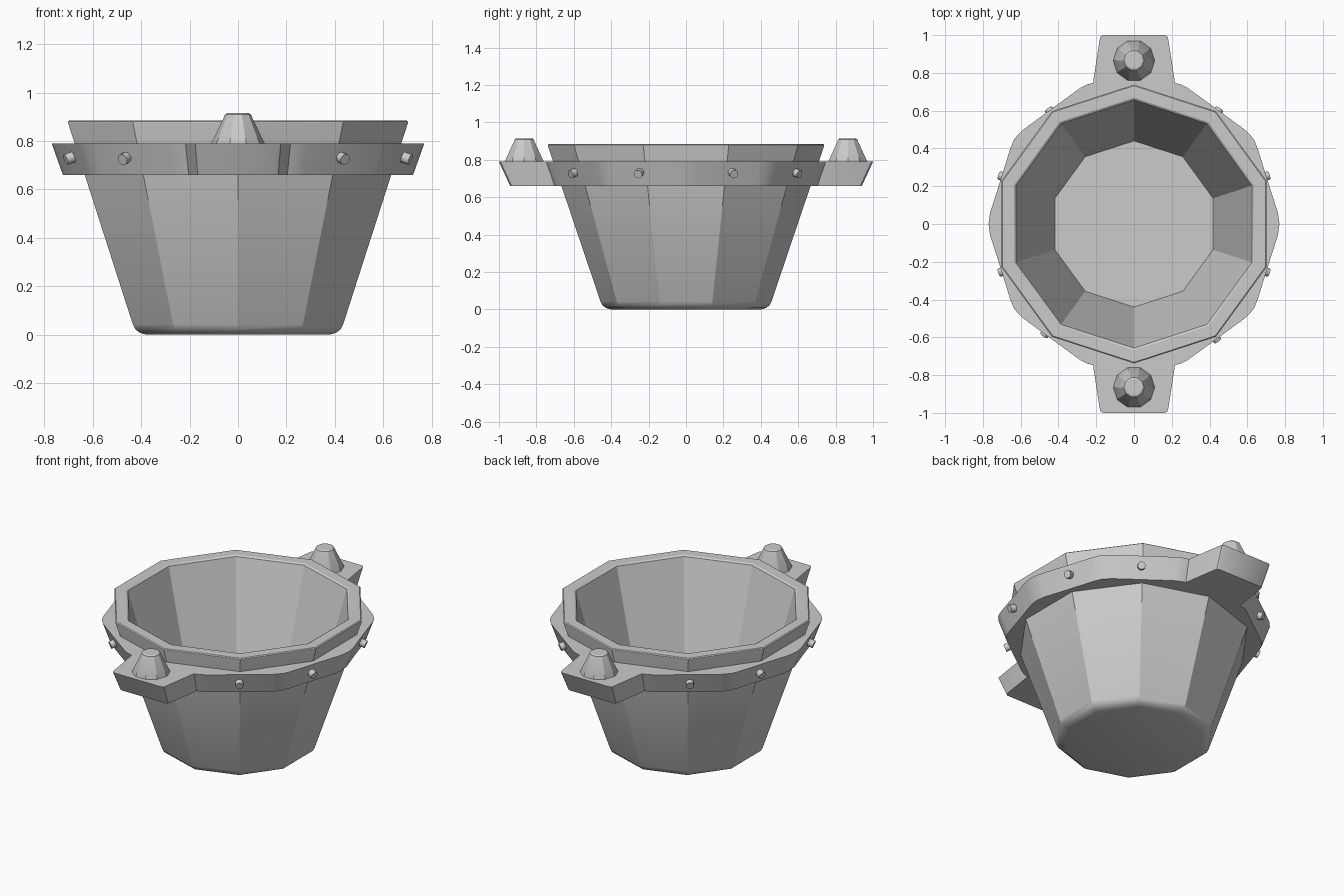
import bpy, bmesh
from math import sin, cos, radians, degrees, atan2, pi
from mathutils import Matrix, Vector

if "Cube" in bpy.data.objects:
    bpy.data.objects.remove(bpy.data.objects["Cube"])


def finish(bm, name, angle=25):
    bmesh.ops.recalc_face_normals(bm, faces=bm.faces)
    me = bpy.data.meshes.new(name)
    bm.to_mesh(me)
    bm.free()
    ob = bpy.data.objects.new(name, me)
    bpy.context.collection.objects.link(ob)
    bpy.ops.object.select_all(action='DESELECT')
    ob.select_set(True)
    bpy.context.view_layer.objects.active = ob
    bpy.ops.object.shade_smooth_by_angle(angle=radians(angle))
    return ob


def lathe(name, profile, sides, start, centre=(0, 0)):
    """Faceted solid of revolution, capped at both profile ends."""
    bm = bmesh.new()
    rings = []
    for r, z in profile:
        rings.append([bm.verts.new((centre[0] + r * cos(start + 2 * pi * i / sides),
                                    centre[1] + r * sin(start + 2 * pi * i / sides), z))
                      for i in range(sides)])
    for a, b in zip(rings, rings[1:]):
        for i in range(sides):
            j = (i + 1) % sides
            bm.faces.new((a[i], a[j], b[j], b[i]))
    bm.faces.new(rings[0])
    bm.faces.new(rings[-1])
    return finish(bm, name)


# Ten-sided tapered bucket with rounded base, rim and inner floor
lathe("bucket", [(0.40, 0.0), (0.428, 0.008), (0.446, 0.022), (0.457, 0.042),
                 (0.738, 0.873), (0.738, 0.880), (0.732, 0.885),
                 (0.668, 0.885), (0.657, 0.878), (0.44, 0.12)], 10, pi / 2)

# Collar: rounded decagon with two tabs, narrowing downwards
quarter = [(0.77, 0.0), (0.762, 0.06), (0.706, 0.234), (0.655, 0.40), (0.634, 0.45),
           (0.595, 0.493), (0.443, 0.605), (0.285, 0.72), (0.25, 0.738), (0.217, 0.747),
           (0.182, 0.975), (0.177, 0.992), (0.163, 1.0), (0.0, 1.0)]
half = quarter + [(-x, y) for x, y in quarter[-2::-1]]
outline = half + [(x, -y) for x, y in half[-2:0:-1]]


def hole_point(x, y, radius):
    a = atan2(y, x)
    local = (degrees(a) - 18) % 36 - 18
    r = radius * cos(radians(18)) / cos(radians(local))
    return r * cos(a), r * sin(a)


bm = bmesh.new()
loops = []
for radius, scale, z in ((None, 0.94, 0.66), (None, 1.0, 0.79),
                         (0.69, 1, 0.79), (0.65, 1, 0.66)):
    pts = [(x * scale, y * scale) if radius is None else hole_point(x, y, radius)
           for x, y in outline]
    loops.append([bm.verts.new((x, y, z)) for x, y in pts])
n = len(outline)
for k in range(4):
    a, b = loops[k], loops[(k + 1) % 4]
    for i in range(n):
        bm.faces.new((a[i], a[(i + 1) % n], b[(i + 1) % n], b[i]))
finish(bm, "collar", 30)

# Faceted pegs on the tabs
for side, y in (("front", -0.865), ("back", 0.865)):
    lathe(side + "_peg", [(0.11, 0.78), (0.11, 0.79), (0.058, 0.898),
                          (0.054, 0.909), (0.045, 0.915)], 10, 0, (0, y))

# Rivets around the collar, facing outwards
for num, (x, y, deg) in enumerate([(0.692, 0.25, 18), (0.692, -0.25, -18),
                                   (0.44, 0.59, 54), (0.43, -0.60, -54),
                                   (-0.692, 0.25, 162), (-0.692, -0.25, 198),
                                   (-0.44, 0.59, 126), (-0.465, -0.572, 234)]):
    out = Vector((cos(radians(deg)), sin(radians(deg)), -0.33)).normalized()
    rot = out.to_track_quat('Z', 'Y').to_matrix().to_4x4()
    bm = bmesh.new()
    bmesh.ops.create_cone(bm, cap_ends=True, segments=12, radius1=0.023, radius2=0.023,
                          depth=0.045, matrix=Matrix.Translation((x, y, 0.73)) @ rot)
    finish(bm, "rivet_%d" % (num + 1), 40)
